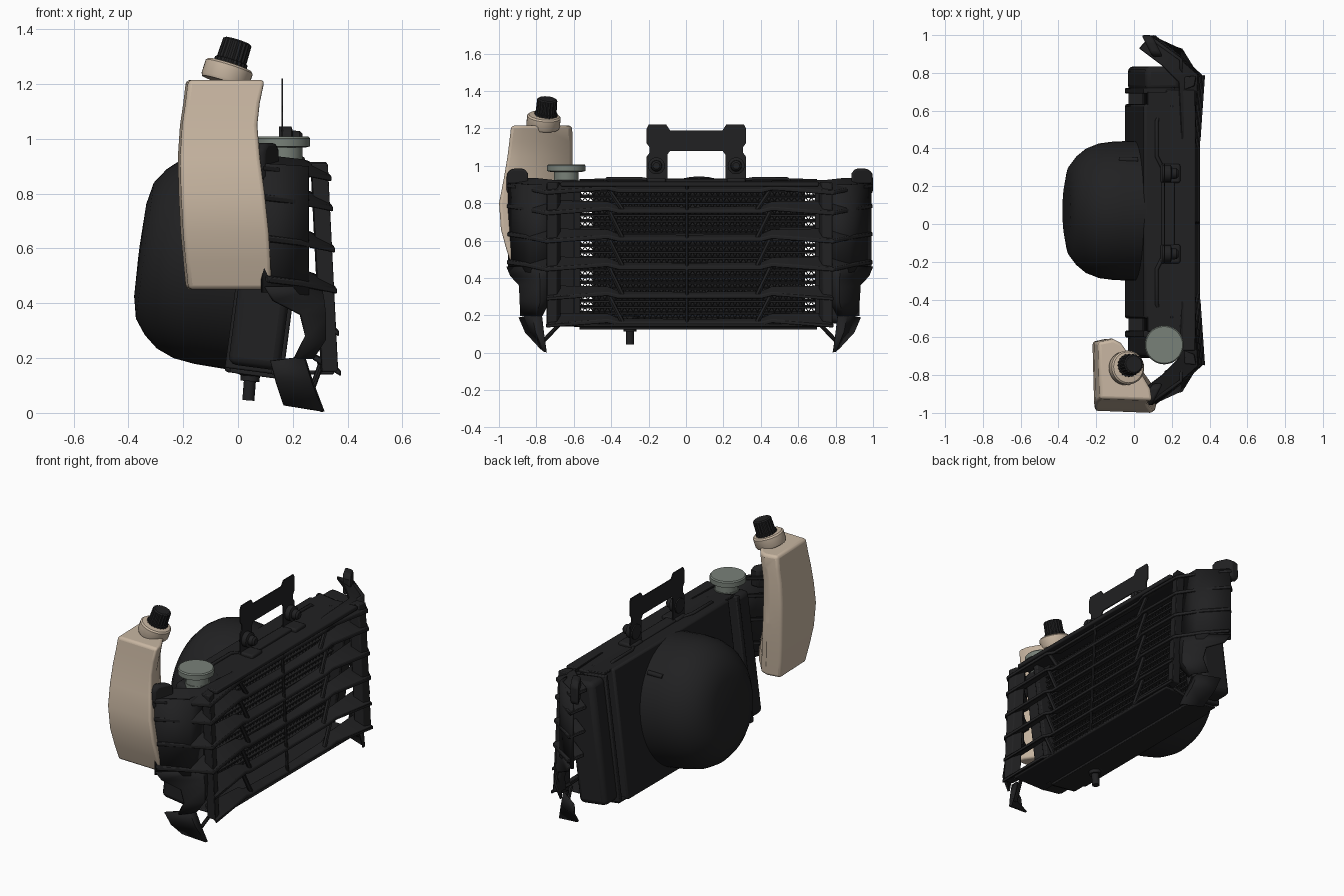
import bpy, bmesh, math
from mathutils import Matrix, Vector

if "Cube" in bpy.data.objects:
    bpy.data.objects.remove(bpy.data.objects["Cube"])

def material(name, r, g, b):
    m = bpy.data.materials.new(name)
    m.diffuse_color = (r, g, b, 1)
    m.use_nodes = True
    m.node_tree.nodes["Principled BSDF"].inputs["Base Color"].default_value = m.diffuse_color
    return m

BLACK = material("black_plastic", 0.015, 0.015, 0.016)
BEIGE = material("beige_plastic", 0.58, 0.47, 0.36)
GREY = material("grey_metal", 0.19, 0.22, 0.19)
C = 0.02                                   # grille centre line in y
TILT = Matrix.Translation((-0.05, 0, 0.15)) @ Matrix.Rotation(math.radians(7.5), 4, 'Y')
I = Matrix.Identity(4)

def make(name, verts, faces, mat=BLACK, xf=I, bevel=0, segs=2, thick=0, angle=35):
    bm = bmesh.new()
    vs = [bm.verts.new(xf @ Vector(v)) for v in verts]
    for f in faces:
        bm.faces.new([vs[i] for i in f])
    bmesh.ops.recalc_face_normals(bm, faces=bm.faces[:])
    me = bpy.data.meshes.new(name)
    bm.to_mesh(me)
    bm.free()
    me.materials.append(mat)
    ob = bpy.data.objects.new(name, me)
    bpy.context.collection.objects.link(ob)
    bpy.ops.object.select_all(action='DESELECT')
    ob.select_set(True)
    bpy.context.view_layer.objects.active = ob
    bpy.ops.object.shade_smooth_by_angle(angle=math.radians(angle))
    if thick:
        s = ob.modifiers.new("thickness", 'SOLIDIFY')
        s.thickness, s.offset = thick, 0
    if bevel:
        b = ob.modifiers.new("bevel", 'BEVEL')
        b.width, b.segments, b.angle_limit = bevel, segs, math.radians(40)
    return ob

def loft(name, rings, **kw):
    """Join closed rings of equal length and cap both ends."""
    n, m = len(rings[0]), len(rings)
    faces = [(r*n+i, r*n+(i+1) % n, (r+1)*n+(i+1) % n, (r+1)*n+i)
             for r in range(m-1) for i in range(n)]
    faces += [tuple(range(n)), tuple(range((m-1)*n, m*n))]
    return make(name, [p for r in rings for p in r], faces, **kw)

def box(name, x, y, z, **kw):
    return loft(name, [[(a, y[0], z[0]), (a, y[1], z[0]), (a, y[1], z[1]), (a, y[0], z[1])] for a in x], **kw)

def lathe(name, base, axis, profile, n=32, sy=1, rib=0, **kw):
    """Spin (distance, radius) pairs around an axis."""
    q = Vector((0, 0, 1)).rotation_difference(Vector(axis).normalized())
    rings = []
    for d, r in profile:
        ring = []
        for i in range(n):
            a = 2*math.pi*i/n
            rr = r*(1-rib*(i % 2))
            v = q @ Vector((rr*math.cos(a), rr*math.sin(a), d))
            ring.append((base[0]+v.x, base[1]+v.y*sy, base[2]+v.z))
        rings.append(ring)
    return loft(name, rings, **kw)

def rod(name, a, b, r, n=12, **kw):
    a, b = Vector(a), Vector(b)
    return lathe(name, a, b-a, [(0, r), ((b-a).length, r)], n, **kw)

def tube(name, pts, r):
    cu = bpy.data.curves.new(name, 'CURVE')
    cu.dimensions, cu.bevel_depth, cu.bevel_resolution = '3D', r, 2
    sp = cu.splines.new('POLY')
    sp.points.add(len(pts)-1)
    for p, c in zip(sp.points, pts):
        p.co = (*c, 1)
    cu.materials.append(BLACK)
    bpy.context.collection.objects.link(bpy.data.objects.new(name, cu))

# Fan shroud and fan dome, leaning with the radiator
box("fan_shroud", (0, 0.1), (-0.5, 0.635), (0, 0.79), xf=TILT, bevel=0.012)
lathe("fan_dome", (0.01, 0.07, 0.4), (-1, 0, 0),
      [(0, .39), (.12, .386), (.2, .375), (.265, .348), (.315, .305), (.355, .25), (.372, .17), (.376, .02)],
      48, sy=0.95, xf=TILT, angle=50)
rod("fan_cable_stub", (-0.08, 0.34, 0.81), (0.02, 0.34, 0.81), 0.014)

# Radiator core: flat tubes with corrugated fins between them
ROWS, TEETH, Y0, Y1 = 23, 84, -0.57, 0.70
pitch = 0.76/ROWS
for k in range(ROWS+1):
    z = 0.015+k*pitch
    box("core_tube", (0.09, 0.16), (Y0, Y1), (z-0.005, z+0.005), xf=TILT)
fv, ff = [], []
for k in range(ROWS):
    z = 0.015+k*pitch
    for i in range(TEETH+1):
        y = Y0+(Y1-Y0)*i/TEETH
        zz = z+(0.005 if i % 2 else pitch-0.005)
        fv += [(0.1, y, zz), (0.15, y, zz)]
        if i:
            b = len(fv)-4
            ff.append((b, b+1, b+3, b+2))
make("core_fins", fv, ff, xf=TILT, thick=0.003, angle=10)
for z in (0.0, 0.775):
    box("core_rail", (0.02, 0.2), (Y0, Y1), (z, z+0.015), xf=TILT, bevel=0.004)

# End tanks with a stepped clamp flange
for a, b, f0, f1 in ((-0.71, -0.575, -0.6, -0.565), (0.705, 0.835, 0.69, 0.72)):
    box("end_tank", (0.01, 0.2), (a, b), (0.03, 0.775), xf=TILT, bevel=0.03, segs=3)
    box("tank_flange", (0.0, 0.215), (f0, f1), (0.015, 0.78), xf=TILT, bevel=0.006)

# Filler neck, cap and drain
lathe("filler_neck", (0.17, -0.64, 0.86), (0, 0, 1), [(0, .07), (.06, .07), (.06, .066), (.12, .066)], mat=GREY)
lathe("filler_cap", (0.16, -0.64, 0.968), (0, 0, 1), [(0, .085), (.004, .103), (.033, .103), (.04, .097)], 40, mat=GREY)
lathe("drain_outlet", (0.05, -0.3, 0.2), (-0.08, 0, -1),
      [(0, .05), (.06, .05), (.065, .035), (.085, .035), (.085, .022), (.155, .022)], 20)

# Grille louvres: centre run, finned corner, swept-back wing
def gx(x, z):
    return x-0.05*(z-0.18)

def louvre(z, wing):
    st = [(0.345, 0, 0, 0.30, 0, 0.015), (0.345, 0.38, 0, 0.29, 0.38, 0.02),
          (0.352, 0.44, 0.015, 0.285, 0.44, 0.045), (0.375, 0.77, -0.01, 0.27, 0.73, 0.05)]
    if wing:
        st += [(0.25, 0.88, 0.015, 0.18, 0.82, 0.06), (0.125, 0.98, 0.03, 0.06, 0.91, 0.06)]
    rings = []
    for s, row in [(-1, p) for p in st[:0:-1]]+[(1, p) for p in st]:
        xo, yo, zo, xi, yi, zi = row
        o, i = (gx(xo, z), C+s*yo), (gx(xi, z), C+s*yi)
        rings.append([(*o, z+zo-0.012), (*o, z+zo+0.01), (*i, z+zi+0.012), (*i, z+zi-0.01)])
    loft("grille_louvre", rings, bevel=0.004, segs=1)

LEVELS = (0.155, 0.30, 0.455, 0.605, 0.755, 0.865)
for z in LEVELS:
    louvre(z, z > 0.4)
rod("grille_centre_rib", (gx(0.335, 0.14), C-0.015, 0.14), (gx(0.335, 0.9), C-0.015, 0.9), 0.009, 8)

# Top and bottom frame plates between core and grille
box("grille_top_plate", (0.17, 0.325), (C-0.69, C+0.69), (0.89, 0.915), bevel=0.006)
box("grille_bottom_plate", (0.12, 0.35), (C-0.69, C+0.69), (0.14, 0.155), bevel=0.006)

def strip(name, rows, **kw):
    n = len(rows[0])
    faces = [(i*n+j, i*n+j+1, (i+1)*n+j+1, (i+1)*n+j) for i in range(len(rows)-1) for j in range(n-1)]
    return make(name, [p for r in rows for p in r], faces, **kw)

for s in (-1, 1):
    def Y(d):
        return C+s*d
    # Diagonal braces between louvres
    for lo, hi in zip(LEVELS, LEVELS[1:]):
        rod("grille_brace", (gx(0.325, hi), Y(0.44), hi+0.02), (gx(0.325, lo), Y(0.36), lo+0.01), 0.013, 6)
    # Corner upright
    loft("grille_upright", [[(gx(x, z), Y(y), z) for x, y in ((.355, .71), (.365, .765), (.305, .76), (.30, .69))]
                            for z in (0.15, 0.91)], bevel=0.005)
    # Wing panel with rounded ear on top
    strip("wing_panel", [[(0.25, Y(0.73), z), (0.25, Y(0.85), z), (0.09, Y(0.965), z+0.01)]
                         for z in (0.43, 0.90)], thick=0.018)
    ear = [(0.865, 0.86), (0.865, 0.96), (0.885, 0.985), (0.95, 0.985), (0.978, 0.96), (0.98, 0.86), (0.96, 0.84)]
    loft("wing_ear", [[(0.10+dx-0.5*(d-0.92), Y(d), z) for d, z in ear] for dx in (-0.03, 0.025)], bevel=0.012)
    # Lower wing bracket: sweeping arm, corner curtain, pointed foot
    strip("lower_bracket", [
        [(0.29, Y(0.70), 0.47), (0.30, Y(0.80), 0.46), (0.10, Y(0.975), 0.46)],
        [(0.29, Y(0.70), 0.40), (0.31, Y(0.80), 0.40), (0.13, Y(0.955), 0.41)],
        [(0.29, Y(0.71), 0.34), (0.315, Y(0.80), 0.35), (0.23, Y(0.91), 0.36)],
        [(0.29, Y(0.76), 0.26), (0.315, Y(0.80), 0.27), (0.25, Y(0.905), 0.28)],
        [(0.26, Y(0.79), 0.20), (0.27, Y(0.82), 0.20), (0.21, Y(0.905), 0.20)]], thick=0.014)
    strip("lower_foot", [
        [(0.24, Y(0.79), 0.20), (0.235, Y(0.84), 0.205), (0.12, Y(0.91), 0.19)],
        [(0.27, Y(0.78), 0.11), (0.265, Y(0.82), 0.11), (0.14, Y(0.875), 0.11)],
        [(0.31, Y(0.765), 0.004), (0.305, Y(0.78), 0.006), (0.165, Y(0.80), 0.03)]], thick=0.012)
    rod("foot_strut", (0.30, Y(0.68), 0.17), (0.26, Y(0.785), 0.06), 0.011, 8)

# Upper mounting bracket: a U plate with two raised tabs
half = [(0.155, 0.92), (0.155, 1.06), (0.14, 1.08)]
outer = [(0.265, 0.92), (0.265, 1.05), (0.25, 1.07), (0.25, 1.1), (0.265, 1.12), (0.265, 1.2),
         (0.255, 1.22), (0.16, 1.22), (0.14, 1.19)]
right = half[::-1]+outer
outline = right+[(-y, z) for y, z in right[::-1]]
loft("mount_bracket", [[(x, 0.055+y, z) for y, z in outline] for x in (0.158, 0.165)])
box("bracket_base", (0.145, 0.215), (-0.15, 0.26), (0.905, 0.93), bevel=0.006)
for s in (-1, 1):
    y = 0.055+s*0.213
    box("bracket_foot", (0.14, 0.245), (y-0.05, y+0.05), (0.9, 0.935), bevel=0.01)
    lathe("mount_bush", (0.15, y, 1.0), (1, 0, 0), [(0, .045), (.045, .045), (.05, .03), (.075, .028), (.085, .018)], 24)
    # Wire stay along the top edge
    tube("top_stay", [(0.13, 0.06+s*0.52, 0.90), (0.12, 0.06+s*0.48, 0.93), (0.12, 0.06+s*0.3, 0.93),
                      (0.15, 0.06+s*0.24, 0.92)], 0.01)
    tube("corner_wire", [(0.2, 0.065+s*0.52, 0.905), (0.2, 0.065+s*0.56, 0.91), (0.2, 0.065+s*0.6, 0.885),
                         (0.21, 0.065+s*0.66, 0.9)], 0.008)

# Coolant reservoir: tapering footprint lofted up
foot = [(0, .95), (.28, 1), (.42, .94), (.75, .52), (.96, .2), (1, 0), (.03, .03)]
levels = [(0.45, -.19, .125, -.925, -.64), (0.55, -.20, .122, -.96, -.63), (0.66, -.21, .115, -.99, -.62),
          (0.80, -.217, .10, -1.0, -.61), (0.93, -.22, .083, -.975, -.605), (1.05, -.212, .073, -.955, -.605),
          (1.13, -.20, .082, -.945, -.605), (1.215, -.19, .10, -.935, -.61)]
loft("reservoir", [[(a+u*(b-a), c+v*(d-c), z) for u, v in foot] for z, a, b, c, d in levels],
     mat=BEIGE, bevel=0.016, segs=3, angle=30)
AX = (0.3, 0.09, 0.95)
lathe("reservoir_neck", (-0.05, -0.765, 1.205), AX, [(0, .085), (.01, .09), (.06, .09), (.068, .082), (.072, .05)],
      32, mat=BEIGE)
lathe("reservoir_cap", (-0.03, -0.75, 1.265), AX, [(0, .062), (.02, .062), (.022, .056), (.092, .054), (.098, .046)],
      40, rib=0.07)
